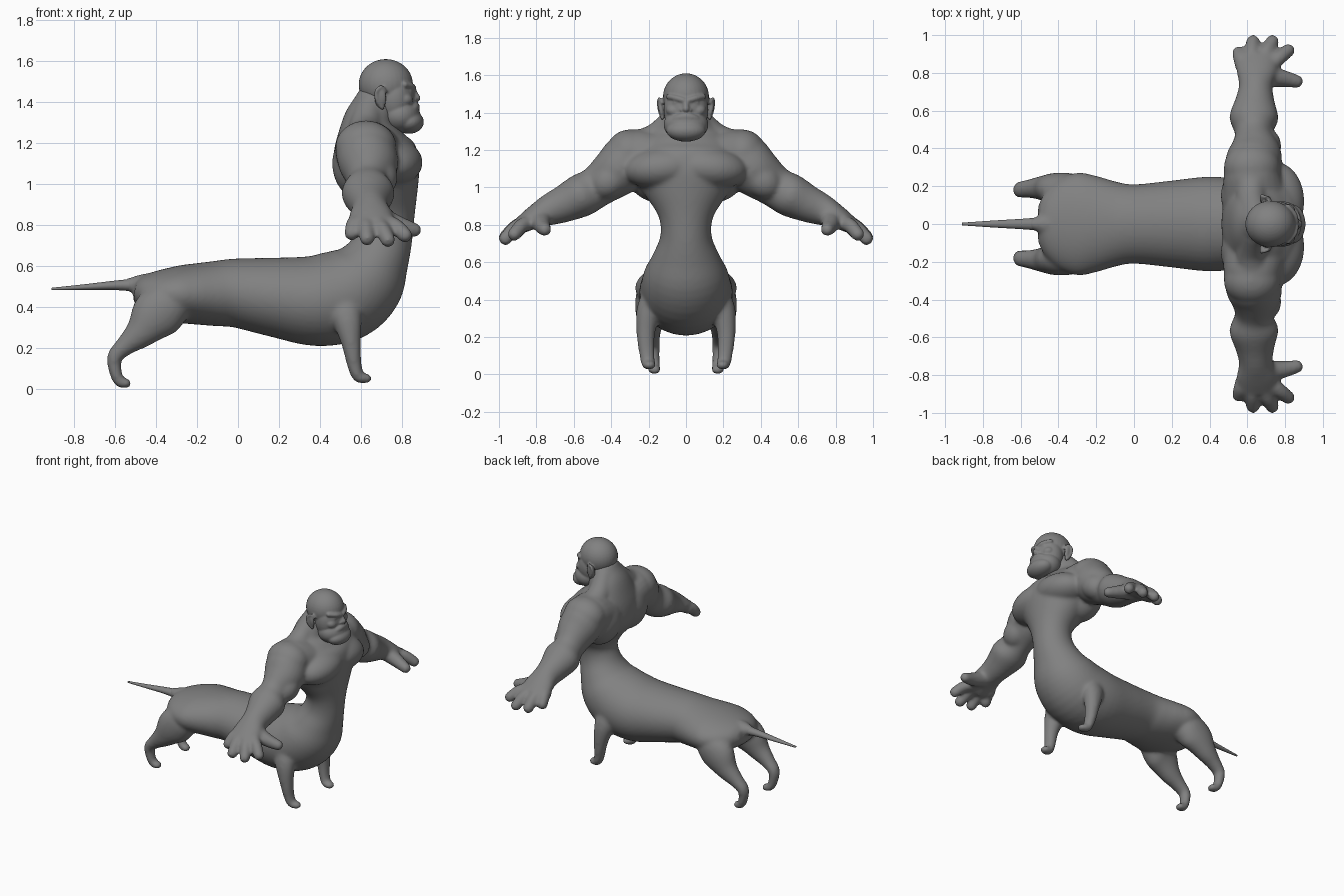
import bpy, bmesh
from math import sin, cos, tau, radians
from mathutils import Vector, Matrix, Euler

default = bpy.data.objects.get("Cube")
if default:
    bpy.data.objects.remove(default, do_unlink=True)

SIDE_X, SIDE_Y = Vector((1, 0, 0)), Vector((0, 1, 0))
BOTH = (1, -1)

grey = bpy.data.materials.new("plain grey")
grey.use_nodes = True
grey.diffuse_color = (.22, .22, .22, 1)
grey.node_tree.nodes["Principled BSDF"].inputs["Base Color"].default_value = (.22, .22, .22, 1)


def spline(stations, steps=4):
    """Catmull-Rom interpolation through stations of any length."""
    pts = [Vector(s) for s in stations]
    pts = [pts[0]] + pts + [pts[-1]]
    out = []
    for a, b, c, d in zip(pts, pts[1:], pts[2:], pts[3:]):
        for i in range(steps):
            t = i / steps
            out.append(b + (c - a) * (t / 2)
                       + (a * 2 - b * 5 + c * 4 - d) * (t * t / 2)
                       + (b * 3 - a - c * 3 + d) * (t ** 3 / 2))
    return out + [pts[-1]]


def tube(bm, stations, side, mirror=1, segments=24):
    """Loft ellipses along a path; station = x, y, z, side radius, other radius."""
    path = spline(stations)
    centres = [Vector((p[0], p[1] * mirror, p[2])) for p in path]
    rings = []
    for i, (p, c) in enumerate(zip(path, centres)):
        tangent = centres[min(i + 1, len(path) - 1)] - centres[max(i - 1, 0)]
        tangent.normalize()
        across = (side - tangent * side.dot(tangent)).normalized()
        normal = tangent.cross(across)
        rings.append([bm.verts.new(c + across * p[3] * cos(tau * k / segments)
                                   + normal * p[4] * sin(tau * k / segments))
                      for k in range(segments)])
    for low, high in zip(rings, rings[1:]):
        for k in range(segments):
            n = (k + 1) % segments
            bm.faces.new((low[k], low[n], high[n], high[k]))
    bm.faces.new(rings[0])
    bm.faces.new(rings[-1])


def round_tube(bm, points, radius, end_radius, side, mirror=1):
    """Tapering round tube with ball ends."""
    last = len(points) - 1
    sizes = [radius + (end_radius - radius) * i / last for i in range(last + 1)]
    tube(bm, [(*p, r, r) for p, r in zip(points, sizes)], side, mirror, 16)
    for p, r in ((points[0], radius), (points[-1], end_radius)):
        ball(bm, p, (r, r, r), mirror=mirror)


def ball(bm, centre, size, turn=(0, 0, 0), mirror=1):
    """Ellipsoid, turned by degrees and optionally mirrored across y."""
    x, y, z = centre
    rx, ry, rz = turn
    spin = Euler((radians(rx * mirror), radians(ry), radians(rz * mirror)))
    bmesh.ops.create_uvsphere(bm, u_segments=32, v_segments=20, radius=1,
                              matrix=Matrix.LocRotScale((x, y * mirror, z), spin, size))


def finish(name, bm, voxel=None, smoothing=4):
    """Turn the shapes into an object, fused into one smooth skin if asked."""
    bmesh.ops.recalc_face_normals(bm, faces=bm.faces[:])
    for face in bm.faces:
        face.smooth = True
    mesh = bpy.data.meshes.new(name)
    bm.to_mesh(mesh)
    bm.free()
    mesh.materials.append(grey)
    obj = bpy.data.objects.new(name, mesh)
    bpy.context.collection.objects.link(obj)
    if voxel:
        fuse = obj.modifiers.new("fuse", "REMESH")
        fuse.mode = "VOXEL"
        fuse.voxel_size = voxel
        fuse.use_smooth_shade = True
        relax = obj.modifiers.new("relax", "SMOOTH")
        relax.factor = .5
        relax.iterations = smoothing
    return obj


# Trunk: rump, long back, chest curve, waist, torso and neck
body = bmesh.new()
spine = [  # x, z, half width, half thickness
    (-.505, .48, .1, .05), (-.47, .475, .17, .08), (-.4, .468, .235, .11),
    (-.3, .462, .272, .138), (-.2, .463, .255, .15), (-.1, .465, .226, .16),
    (0, .467, .21, .17), (.2, .445, .23, .197), (.38, .43, .25, .222),
    (.52, .46, .243, .228), (.62, .54, .222, .207),
    (.68, .64, .175, .16), (.715, .74, .137, .138), (.73, .84, .145, .132),
    (.72, .94, .205, .16), (.695, 1.04, .275, .2), (.665, 1.13, .3, .21),
    (.645, 1.21, .275, .175), (.64, 1.3, .19, .13), (.665, 1.37, .13, .11),
    (.69, 1.43, .1, .1)]
tube(body, [(x, 0, z, w, t) for x, z, w, t in spine], SIDE_Y, segments=40)

for s in BOTH:
    # Chest, upper back and neck muscles
    ball(body, (.747, .12, 1.105), (.155, .21, .115), (-6, 0, 0), s)
    ball(body, (.605, .15, 1.1), (.145, .17, .18), (12, 0, 0), s)
    round_tube(body, [(.64, .06, 1.37), (.62, .15, 1.27), (.63, .27, 1.21)], .07, .09, SIDE_X, s)

    # Arm with shoulder, biceps and forearm swells
    tube(body, [(.64, .15, 1.15, .17, .14), (.625, .28, 1.16, .15, .15),
                (.64, .37, 1.085, .143, .138), (.635, .475, 1.005, .1, .112),
                (.635, .56, .957, .13, .115), (.64, .65, .913, .105, .1),
                (.645, .73, .88, .09, .085), (.65, .81, .842, .108, .062),
                (.65, .885, .795, .11, .045)], SIDE_X, s)
    ball(body, (.625, .3, 1.18), (.15, .13, .13), (-40, 0, 0), s)
    ball(body, (.69, .41, 1.035), (.09, .11, .09), (-40, 0, 0), s)

    # Fingers and thumb
    for base, tip in (((.575, .84), (.555, .905, .76)), ((.62, .86), (.63, .965, .735)),
                      ((.675, .86), (.732, .965, .727)), ((.72, .84), (.815, .918, .75))):
        knuckle = (*base, .81)
        middle = (Vector(knuckle) + Vector(tip)) / 2 + Vector((0, 0, .015))
        round_tube(body, [knuckle, middle, tip], .042, .037, SIDE_X, s)
    round_tube(body, [(.68, .775, .84), (.78, .772, .8), (.86, .755, .775)], .058, .036, SIDE_Y, s)

    # Hind leg: thigh hidden in the trunk, hock and small paw
    tube(body, [(-.24, .12, .46, .06, .06), (-.32, .16, .42, .1, .11),
                (-.4, .183, .36, .09, .125), (-.475, .19, .275, .068, .08),
                (-.55, .187, .21, .05, .05), (-.602, .182, .155, .043, .038),
                (-.598, .177, .08, .036, .031), (-.577, .172, .035, .036, .028),
                (-.545, .168, .026, .034, .025)], SIDE_Y, s)
    ball(body, (-.545, .168, .026), (.024, .034, .025), mirror=s)

    # Front leg: straight and slim with a small paw
    tube(body, [(.49, .15, .47, .06, .09), (.53, .2, .35, .063, .075),
                (.553, .215, .22, .05, .048), (.568, .21, .12, .042, .036),
                (.588, .202, .06, .038, .03), (.628, .196, .05, .034, .024)], SIDE_Y, s)
    ball(body, (.628, .196, .05), (.026, .034, .024), mirror=s)

# Root of the tail, blended into the rump
round_tube(body, [(-.4, 0, .49), (-.47, 0, .505), (-.53, 0, .508)], .08, .034, SIDE_Y)
finish("body", body, .011, 11)

# Tail: thin straight spike
tail = bmesh.new()
tube(tail, [(-.48, 0, .506, .036, .034), (-.6, 0, .505, .027, .023),
            (-.75, 0, .496, .018, .014), (-.91, 0, .487, .007, .006)], SIDE_Y)
finish("tail", tail)

# Head: bald skull, face and broad jaw
head = bmesh.new()
ball(head, (.722, 0, 1.485), (.133, .123, .125))
ball(head, (.765, 0, 1.415), (.1, .12, .14))
ball(head, (.79, 0, 1.335), (.1, .12, .088))
ball(head, (.835, 0, 1.303), (.073, .105, .058))
ball(head, (.79, 0, 1.455), (.07, .1, .085))

# Nose and downturned mouth
round_tube(head, [(.855, 0, 1.46), (.866, 0, 1.435), (.874, 0, 1.42)], .014, .018, SIDE_Y)
round_tube(head, [(.825, -.085, 1.345), (.858, -.045, 1.37), (.868, 0, 1.378),
                  (.858, .045, 1.37), (.825, .085, 1.345)], .02, .02, Vector((0, 0, 1)))

for s in BOTH:
    # Brow, eye, cheek and nostril
    round_tube(head, [(.856, .014, 1.466), (.848, .052, 1.477), (.815, .092, 1.486)],
               .016, .015, Vector((0, 0, 1)), s)
    ball(head, (.84, .05, 1.452), (.014, .022, .011), mirror=s)
    ball(head, (.815, .063, 1.408), (.04, .045, .034), (20, 0, 0), s)
    ball(head, (.862, .021, 1.414), (.014, .013, .011), mirror=s)
    # Ear with a raised rim
    ball(head, (.695, .13, 1.42), (.03, .016, .053), (-10, 0, 15), s)
    round_tube(head, [(.72, .128, 1.452), (.7, .142, 1.474), (.676, .147, 1.452),
                      (.68, .14, 1.408), (.705, .126, 1.372)], .009, .011, SIDE_Y, s)
finish("head", head, .006, 6)
